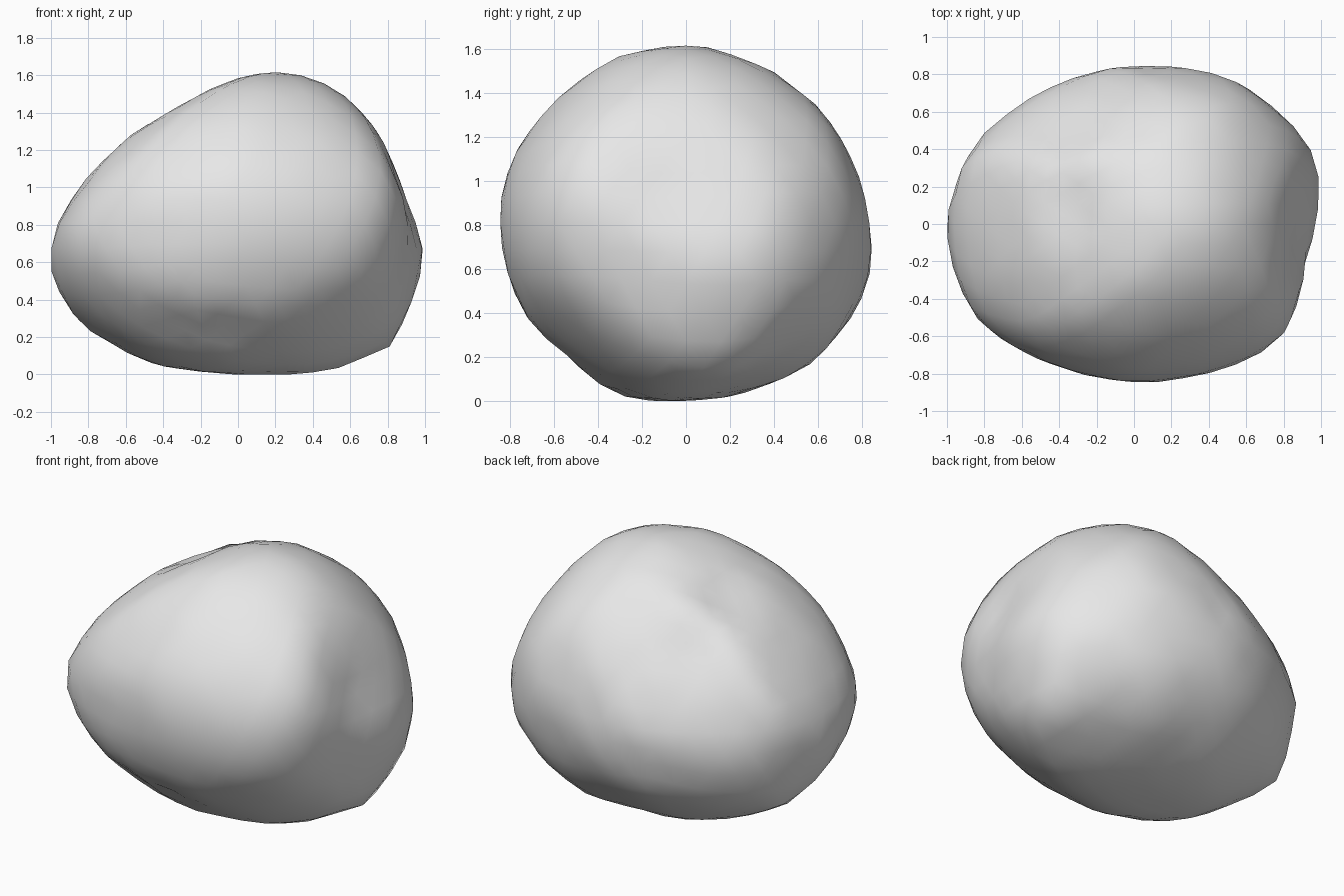
import bpy
import bmesh
import math
from mathutils import Vector, noise

cube = bpy.data.objects.get("Cube")
if cube:
    bpy.data.objects.remove(cube, do_unlink=True)

CORE = Vector((0, 0, .805))
SIZE = Vector((.98, .85, .81))
X, Y, Z = Vector((1, 0, 0)), Vector((0, 1, 0)), Vector((0, 0, 1))
RISE, TILT = math.cos(math.radians(25)), math.sin(math.radians(25))
DIAG, ANTI = (X + Y).normalized(), (Y - X).normalized()

# Girth bands: two axes, and the reach from the core at sixteen even turns
BANDS = [
    (X, Z, [1, .89, .89, .87, .81, .72, .74, .89, 1, 1.03, .98, .87, .81, .95, 1.05, 1.01]),
    (Y, Z, [.85, .82, .79, .8, .81, .82, .81, .84, .85, .84, .85, .84, .81, .82, .85, .87]),
    (X, Y, [1, 1.04, .98, .91, .85, .85, .91, .97, 1, 1, .95, .86, .84, .9, .99, .97]),
    (DIAG, ANTI * TILT + Z * RISE,
     [.96, .92, .86, .8, .74, .71, .79, .92, .95, .92, .85, .83, .89, .97, 1.02, 1.05]),
    (-DIAG, Z * RISE - ANTI * TILT,
     [.95, .87, .8, .8, .85, .88, .88, .94, .97, .96, .92, .84, .86, .9, .94, .97]),
    (ANTI, DIAG * TILT + Z * RISE,
     [.91, .79, .72, .79, .84, .86, .93, 1, .98, .93, .85, .81, .85, .92, 1, .97]),
]

# Blunt corners that stand out from the body
CORNERS = [Vector(p) - CORE for p in [
    (.82, .2, .14), (.43, -.15, .01), (1, .25, .6), (-.2, -.25, .015), (-.56, .13, .1),
    (-.85, .24, .28), (.22, 0, 1.61), (.13, .38, 1.5), (.46, .03, 1.55), (.35, .7, 1.18),
    (.77, .56, .95), (.1, .85, .7), (.79, .57, .53), (.42, .69, .32), (.29, .55, .15),
    (-1, .04, .57), (-.83, -.51, .6), (.8, -.59, .84), (.7, -.6, .54), (.4, -.63, .37),
    (-.83, -.5, .82), (-.6, -.64, .96),
]]

# Hollows: place, width, depth
HOLLOWS = [
    ((.90, -.12, .92), .17, .04),
    ((.93, -.22, .55), .24, .045),
    ((-.33, .10, 1.4), .18, .05),
    ((-.42, .45, 1.2), .17, .04),
    ((-.05, -.6, .25), .12, .05),
    ((-.35, -.6, .20), .11, .04),
    ((.05, .8, .88), .13, .03),
    ((.6, .35, .06), .15, .02),
]


def reach(radii, turn):
    """Smooth periodic reach of a band at a turn from 0 to 1."""
    n = len(radii)
    i, f = int(turn * n), turn * n % 1
    a, b, c, d = (radii[(i + k) % n] for k in (-1, 0, 1, 2))
    return b + f / 2 * (c - a + f * (2 * a - 5 * b + 4 * c - d + f * (3 * (b - c) + d - a)))


def egg(n):
    """Reach of the plain egg shape in the direction n."""
    return Vector(a * b for a, b in zip(n, SIZE)).length


def band_samples(steps=64):
    """Directions round every band, with their reach beyond the egg."""
    samples = []
    for u, v, radii in BANDS:
        for i in range(steps):
            angle = math.tau * i / steps
            n = u * math.cos(angle) + v * math.sin(angle)
            samples.append((n, reach(radii, i / steps) - egg(n)))
    return samples


def facet_reach(n, samples):
    """Reach in any direction, blended from the bands and kept outside the corners."""
    total = share = 0
    for m, extra in samples:
        w = 1 / ((n - m).length_squared + .002) ** 2
        total += w * extra
        share += w
    return max(egg(n) + total / share, max(n.dot(p) for p in CORNERS))


# Boulder: carve a sphere by tangent planes all round
bm = bmesh.new()
bmesh.ops.create_icosphere(bm, subdivisions=4, radius=1)
directions = [v.co.normalized() for v in bm.verts]
samples = band_samples()
planes = [(n, facet_reach(n, samples)) for n in directions]
for v, d in zip(bm.verts, directions):
    v.co = CORE + d * min(h / n.dot(d) for n, h in planes if n.dot(d) > .5)

# Weathered hollows and slight unevenness
for v, d in zip(bm.verts, directions):
    sink = .006 * noise.noise(d * 5)
    for place, width, depth in HOLLOWS:
        sink += depth * math.exp(-((v.co - Vector(place)).length / width) ** 2)
    v.co -= d * sink

# Rest on the ground
lowest = min(v.co.z for v in bm.verts)
for v in bm.verts:
    v.co.z -= lowest
for face in bm.faces:
    face.smooth = True
mesh = bpy.data.meshes.new("boulder")
bm.to_mesh(mesh)
bm.free()
boulder = bpy.data.objects.new("boulder", mesh)
bpy.context.collection.objects.link(boulder)

# Stone colour
stone = bpy.data.materials.new("light_grey_stone")
stone.use_nodes = True
stone.diffuse_color = (.8, .8, .8, 1)
stone.node_tree.nodes["Principled BSDF"].inputs["Base Color"].default_value = (.8, .8, .8, 1)
mesh.materials.append(stone)
